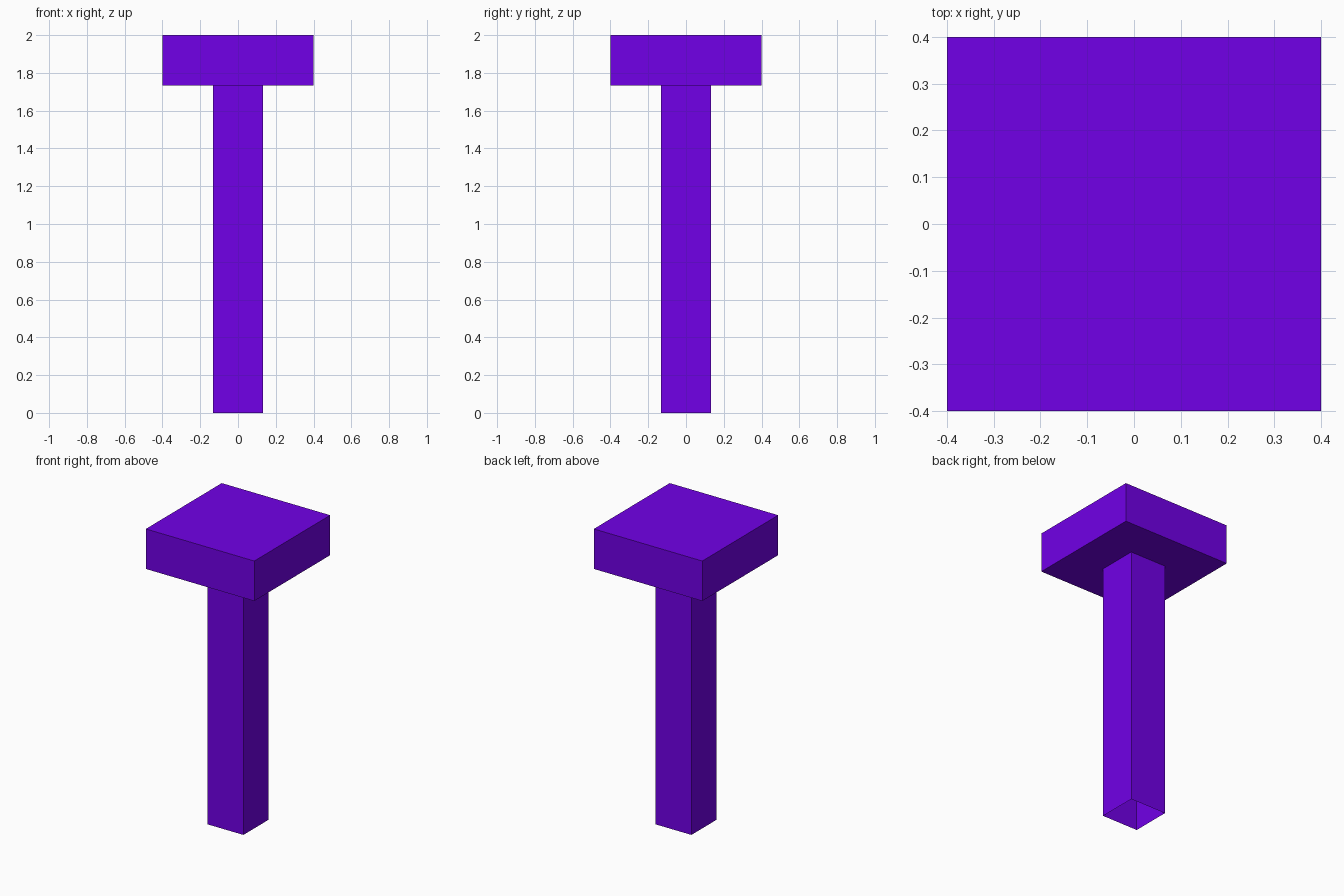
import bpy
import bmesh
from mathutils import Matrix

default = bpy.data.objects.get("Cube")
if default:
    bpy.data.objects.remove(default, do_unlink=True)

purple = bpy.data.materials.new("purple")
purple.use_nodes = True
colour = (0.165, 0, 0.8, 1)
purple.diffuse_color = colour
purple.node_tree.nodes["Principled BSDF"].inputs["Base Color"].default_value = colour


def make_box(name, width, bottom, top, open_ends=False):
    """Square box centred on the z axis, optionally an open tube."""
    bm = bmesh.new()
    matrix = (Matrix.Translation((0, 0, (bottom + top) / 2))
              @ Matrix.Diagonal((width, width, top - bottom, 1)))
    bmesh.ops.create_cube(bm, size=1, matrix=matrix)
    if open_ends:
        bm.normal_update()
        ends = [f for f in bm.faces if abs(f.normal.z) > 0.5]
        bmesh.ops.delete(bm, geom=ends, context="FACES_ONLY")
    mesh = bpy.data.meshes.new(name)
    bm.to_mesh(mesh)
    bm.free()
    mesh.materials.append(purple)
    obj = bpy.data.objects.new(name, mesh)
    bpy.context.collection.objects.link(obj)
    return obj


unit = 2 / 7.5
joint = 2 - unit

# Hollow square post, open at the foot
make_box("post", unit, 0, joint, open_ends=True)
# Wide square slab on top
make_box("cap", 3 * unit, joint, 2)
